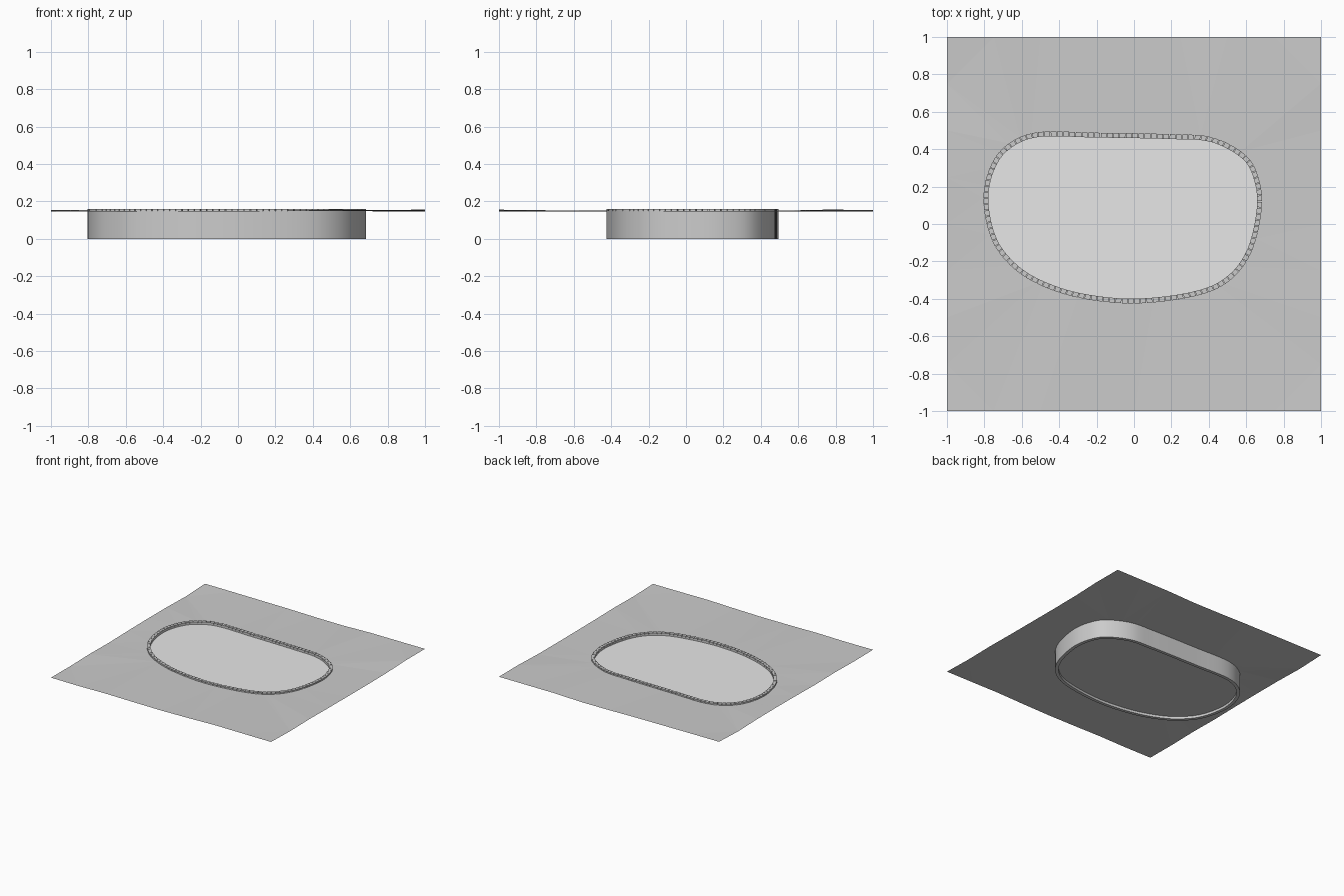
import bpy, bmesh, random
from mathutils import Vector

if "Cube" in bpy.data.objects:
    bpy.data.objects.remove(bpy.data.objects["Cube"])

random.seed(4)
N = 120            # bricks and wall segments around the pool
RIM = 0.026        # wall and coping width
GROUND_Z, TOP_Z = 0.148, 0.16


def material(name, v):
    m = bpy.data.materials.new(name)
    m.diffuse_color = (v, v, v, 1)
    m.use_nodes = True
    m.node_tree.nodes["Principled BSDF"].inputs["Base Color"].default_value = m.diffuse_color
    return m


stone = material("grey_stone", 0.6)
pale = material("pale_water", 0.8)


def finish(name, bm, mat, smooth=False):
    bmesh.ops.recalc_face_normals(bm, faces=bm.faces)
    me = bpy.data.meshes.new(name)
    bm.to_mesh(me)
    bm.free()
    me.materials.append(mat)
    ob = bpy.data.objects.new(name, me)
    bpy.context.collection.objects.link(ob)
    if smooth:
        bpy.ops.object.select_all(action='DESELECT')
        ob.select_set(True)
        bpy.context.view_layer.objects.active = ob
        bpy.ops.object.shade_smooth_by_angle(angle=0.5)
    return ob


# Pool outline, counter-clockwise, smoothed by a closed spline
ctrl = [Vector(p) for p in [
    (0, -.425), (.33, -.385), (.515, -.30), (.63, -.145), (.683, .085),
    (.665, .25), (.595, .37), (.42, .463), (.2, .48), (-.2, .488),
    (-.52, .49), (-.69, .415), (-.775, .29), (-.805, .13), (-.773, -.05),
    (-.70, -.18), (-.555, -.30), (-.315, -.39)]]


def spline(pts, steps=30):
    out, n = [], len(pts)
    for i in range(n):
        a, b, c, d = (pts[(i + k - 1) % n] for k in range(4))
        for s in range(steps):
            t = s / steps
            out.append(.5 * (2 * b + (c - a) * t + (2 * a - 5 * b + 4 * c - d) * t * t
                             + (3 * b - a - 3 * c + d) * t ** 3))
    return out


def resample(pts, n):
    pts = pts + [pts[0]]
    acc = [0]
    for a, b in zip(pts, pts[1:]):
        acc.append(acc[-1] + (b - a).length)
    out, j = [], 0
    for i in range(n):
        d = acc[-1] * i / n
        while acc[j + 1] < d:
            j += 1
        out.append(pts[j].lerp(pts[j + 1], (d - acc[j]) / (acc[j + 1] - acc[j])))
    return out


outer = resample(spline(ctrl), N)
inner = []
for i, p in enumerate(outer):
    t = (outer[(i + 1) % N] - outer[i - 1]).normalized()
    inner.append(p + Vector((-t.y, t.x)) * RIM)


def ring(bm, pts, z):
    return [bm.verts.new((p.x, p.y, z)) for p in pts]


# Pool wall: hollow ring
bm = bmesh.new()
loops = [ring(bm, outer, 0), ring(bm, outer, .15), ring(bm, inner, .15), ring(bm, inner, 0)]
for k in range(4):
    a, b = loops[k], loops[(k + 1) % 4]
    for i in range(N):
        j = (i + 1) % N
        bm.faces.new((a[i], a[j], b[j], b[i]))
finish("pool_wall", bm, stone, True)

# Floor and water surface
for name, z, mat in (("pool_floor", .02, stone), ("water_surface", .14, pale)):
    bm = bmesh.new()
    f = bm.faces.new(ring(bm, inner, z))
    ob = finish(name, bm, mat)
    if ob.data.polygons[0].normal.z < 0:
        ob.data.flip_normals()

# Coping bricks around the rim
bm = bmesh.new()
for i in range(N):
    j = (i + 1) % N
    g = .05
    quad = [outer[i].lerp(outer[j], g), outer[i].lerp(outer[j], 1 - g),
            inner[i].lerp(inner[j], 1 - g), inner[i].lerp(inner[j], g)]
    lo, hi = ring(bm, quad, .15), ring(bm, quad, TOP_Z)
    bm.faces.new(lo[::-1])
    bm.faces.new(hi)
    for k in range(4):
        m = (k + 1) % 4
        bm.faces.new((lo[k], lo[m], hi[m], hi[k]))
finish("coping_bricks", bm, stone)

# Slightly uneven ground sheet with a pool-shaped hole
bm = bmesh.new()
corners = [Vector(c) for c in ((-1, -1), (1, -1), (1, 1), (-1, 1))]
border = [corners[k].lerp(corners[(k + 1) % 4], s / 8) for k in range(4) for s in range(8)]
rim = ring(bm, outer, GROUND_Z)
edge = ring(bm, border, GROUND_Z)
edges = [bm.edges.new((r[i], r[(i + 1) % len(r)])) for r in (rim, edge) for i in range(len(r))]
bmesh.ops.triangle_fill(bm, use_beauty=True, use_dissolve=False, edges=edges, normal=(0, 0, 1))
for v in edge:
    v.co.z = GROUND_Z + random.uniform(-.003, .009)
ob = finish("ground", bm, stone)
if ob.data.polygons[0].normal.z < 0:
    ob.data.flip_normals()
